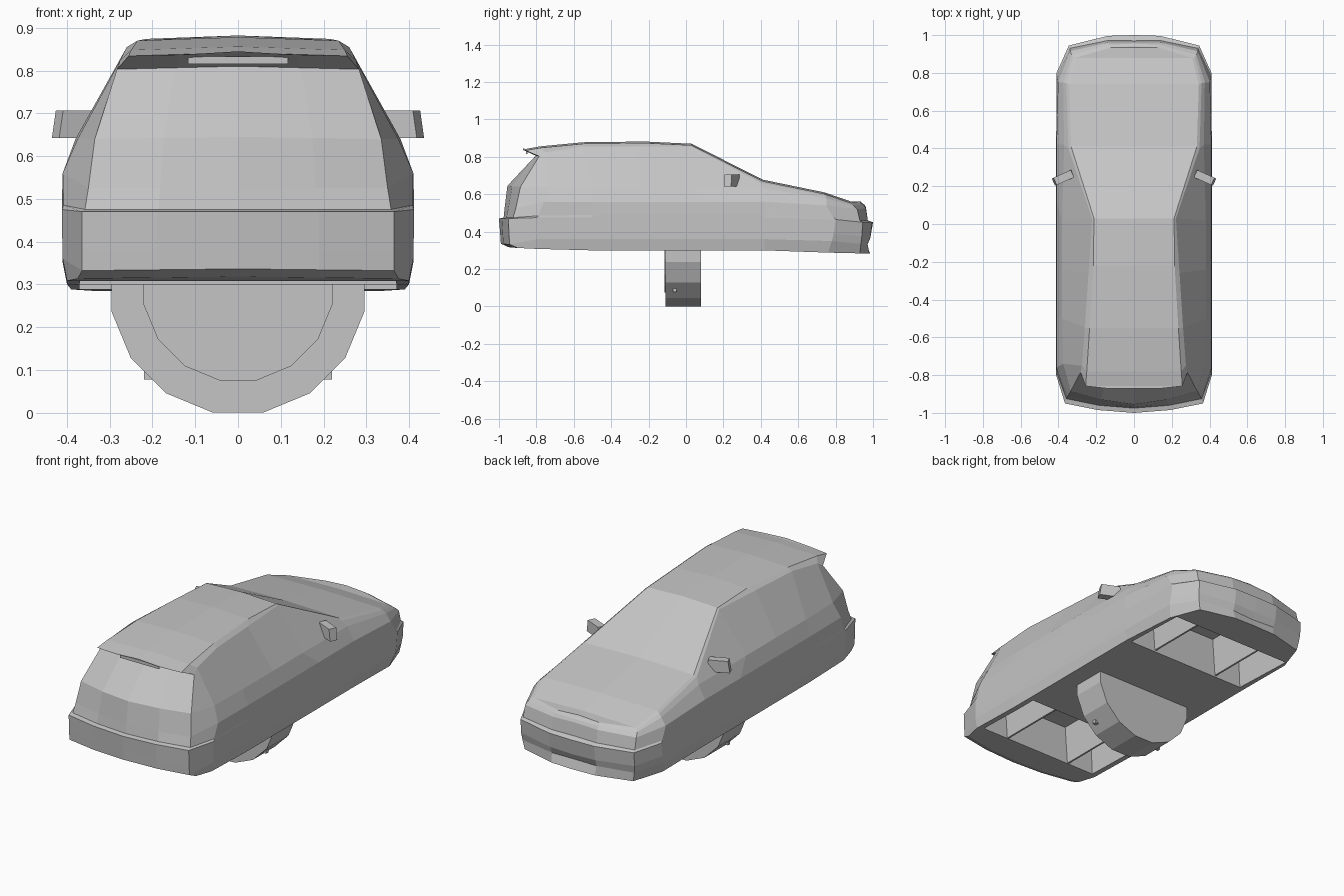
import bpy, bmesh, math
from mathutils import Matrix, Vector

if "Cube" in bpy.data.objects:
    bpy.data.objects.remove(bpy.data.objects["Cube"])

grey = bpy.data.materials.new("plain_grey")
grey.use_nodes = True
GREY = (0.56, 0.56, 0.56, 1)
grey.diffuse_color = GREY
grey.node_tree.nodes["Principled BSDF"].inputs["Base Color"].default_value = GREY


def finish(name, bm):
    """Turn a bmesh into a flat-shaded object."""
    bmesh.ops.recalc_face_normals(bm, faces=bm.faces)
    mesh = bpy.data.meshes.new(name)
    bm.to_mesh(mesh)
    bm.free()
    obj = bpy.data.objects.new(name, mesh)
    bpy.context.collection.objects.link(obj)
    mesh.materials.append(grey)
    return obj


def block(name, size, place, angle=0, flare=1.0):
    """Box turned about z, whose underside may be longer than its top."""
    bm = bmesh.new()
    bmesh.ops.create_cube(bm, size=1)
    for v in bm.verts:
        if v.co.z < 0:
            v.co.x *= flare
    matrix = (Matrix.Translation(place) @ Matrix.Rotation(math.radians(angle), 4, 'Z')
              @ Matrix.Diagonal((*size, 1)))
    bmesh.ops.transform(bm, matrix=matrix, verts=bm.verts)
    return finish(name, bm)


def disc(name, radius, y_min, y_max, z):
    """Sixteen-sided disc with its axis along y and a flat at the bottom."""
    bm = bmesh.new()
    bmesh.ops.create_cone(bm, cap_ends=True, segments=16, radius1=radius,
                          radius2=radius, depth=y_max - y_min)
    matrix = (Matrix.Translation((0, (y_min + y_max) / 2, z))
              @ Matrix.Rotation(math.pi / 2, 4, 'X') @ Matrix.Rotation(math.pi / 16, 4, 'Z'))
    bmesh.ops.transform(bm, matrix=matrix, verts=bm.verts)
    return finish(name, bm)


def strand(keys):
    """Lengthwise line from tail centre to nose centre; gaps are interpolated."""
    known = sorted(keys)
    line = []
    for a, b in zip(known, known[1:]):
        for i in range(a, b):
            line.append(Vector(keys[a]).lerp(Vector(keys[b]), (i - a) / (b - a)))
    line.append(Vector(keys[known[-1]]))
    # Extra points that round the tail and the nose in plan
    tail = line[0].lerp(line[1], .52) + Vector((0, -.011, 0))
    nose = line[-1].lerp(line[-2], .4) + Vector((0, .018, 0))
    return [line[0], tail] + line[1:-1] + [nose, line[-1]]


def centred(line, rise=0):
    """Copy of a strand on the middle plane, raised between its ends."""
    last = len(line) - 1
    return [Vector((0, p.y, p.z + (rise if 0 < i < last else 0))) for i, p in enumerate(line)]


# Body strands, from the sill up to the roof edge
sill = strand({0: (0, -.95, .318), 1: (.375, -.9, .313), 2: (.4, -.8, .308), 3: (.4, -.5, .3),
               6: (.4, .42, .3), 7: (.39, .76, .288), 8: (.33, .93, .284), 9: (0, .985, .282)})
rocker = strand({0: (0, -.99, .336), 1: (.365, -.943, .332), 2: (.41, -.8, .36), 3: (.41, -.5, .36),
                 6: (.41, .42, .36), 7: (.41, .78, .35), 8: (.34, .935, .335), 9: (0, .965, .33)})
intake = strand({0: (0, -.993, .38), 1: (.365, -.946, .38), 2: (.411, -.8, .4), 3: (.411, -.5, .4),
                 6: (.411, .42, .4), 7: (.41, .79, .39), 8: (.345, .94, .375), 9: (0, .985, .365)})
bumper = strand({0: (0, -1, .47), 1: (.365, -.95, .47), 2: (.412, -.8, .475), 3: (.412, -.5, .475),
                 6: (.412, .42, .475), 7: (.41, .8, .465), 8: (.345, .945, .45), 9: (0, 1, .45)})
ledge = strand({0: (0, -.975, .475), 1: (.358, -.925, .475), 2: (.408, -.79, .485), 3: (.412, -.5, .49),
                6: (.412, .42, .49), 7: (.408, .79, .475), 8: (.34, .93, .458), 9: (0, .97, .46)})
belt = strand({0: (0, -.97, .525), 1: (.35, -.91, .525), 2: (.41, -.76, .56), 3: (.41, -.5, .558),
               6: (.41, .42, .56), 7: (.402, .75, .54), 8: (.338, .915, .52), 9: (0, .962, .53)})
shoulder = strand({0: (0, -.955, .645), 1: (.335, -.885, .64), 2: (.375, -.74, .64), 3: (.38, -.5, .64),
                   5: (.38, .02, .64), 6: (.37, .42, .63), 7: (.375, .75, .578), 8: (.33, .895, .54),
                   9: (0, .955, .545)})
rail = strand({0: (0, -.8, .81), 1: (.283, -.785, .803), 2: (.275, -.75, .825), 3: (.26, -.55, .855),
               5: (.222, .03, .855), 6: (.347, .4, .662), 7: (.358, .745, .593), 8: (.322, .885, .548),
               9: (0, .945, .55)})
lip = strand({0: (0, -.863, .84), 1: (.256, -.858, .834), 2: (.25, -.78, .848), 3: (.235, -.55, .87),
              4: (.215, -.22, .874), 5: (.212, .03, .862), 6: (.333, .41, .67), 7: (.343, .74, .602),
              8: (.308, .88, .554), 9: (0, .94, .554)})
strands = [centred(sill), sill, rocker, intake, bumper, ledge, belt, shoulder, rail, lip,
           centred(lip, .008)]

bm = bmesh.new()
for side in (1, -1):
    grid = [[bm.verts.new((p.x * side, p.y, p.z)) for p in line] for line in strands]
    for low, high in zip(grid, grid[1:]):
        for i in range(len(low) - 1):
            bm.faces.new((low[i], low[i + 1], high[i + 1], high[i]))
bmesh.ops.remove_doubles(bm, verts=bm.verts, dist=0.0005)
body = finish("car_body", bm)

# Axle bays cut into the underside: wheel wells and a middle hollow between thin walls
half = [(.375, .2), (.36, .52), (.225, .52), (.21, .31), (.2, .31), (.185, .52)]
outline = half + [(-x, z) for x, z in reversed(half)]
for name, back, front in (("rear_bay_cutter", -.78, -.38), ("front_bay_cutter", .42, .79)):
    bm = bmesh.new()
    face = bm.faces.new([bm.verts.new((x, back, z)) for x, z in outline])
    extruded = bmesh.ops.extrude_face_region(bm, geom=[face])["geom"]
    moved = [v for v in extruded if isinstance(v, bmesh.types.BMVert)]
    bmesh.ops.translate(bm, vec=(0, front - back, 0), verts=moved)
    cutter = finish(name, bm)
    cutter.hide_render = True
    cut = body.modifiers.new(name, 'BOOLEAN')
    cut.operation = 'DIFFERENCE'
    cut.solver = 'EXACT'
    cut.object = cutter
    bpy.context.view_layer.objects.active = body
    bpy.ops.object.modifier_apply(modifier=name)
    bpy.data.objects.remove(cutter)

# Door mirrors, swept back from the windscreen pillars
for name, side in (("left_mirror", 1), ("right_mirror", -1)):
    block(name, (.1, .042, .064), (side * .372, .246, .674), side * -24, flare=1.2)

# High brake light under the spoiler
block("brake_light", (.235, .008, .018), (0, -.852, .824))

# Central wheel below the floor, with hub disc and square mounting plate
disc("centre_wheel", .302, -.11, .08, .296)
disc("wheel_hub", .225, -.114, -.1, .296)
block("wheel_plate", (.44, .02, .44), (0, -.06, .297))
